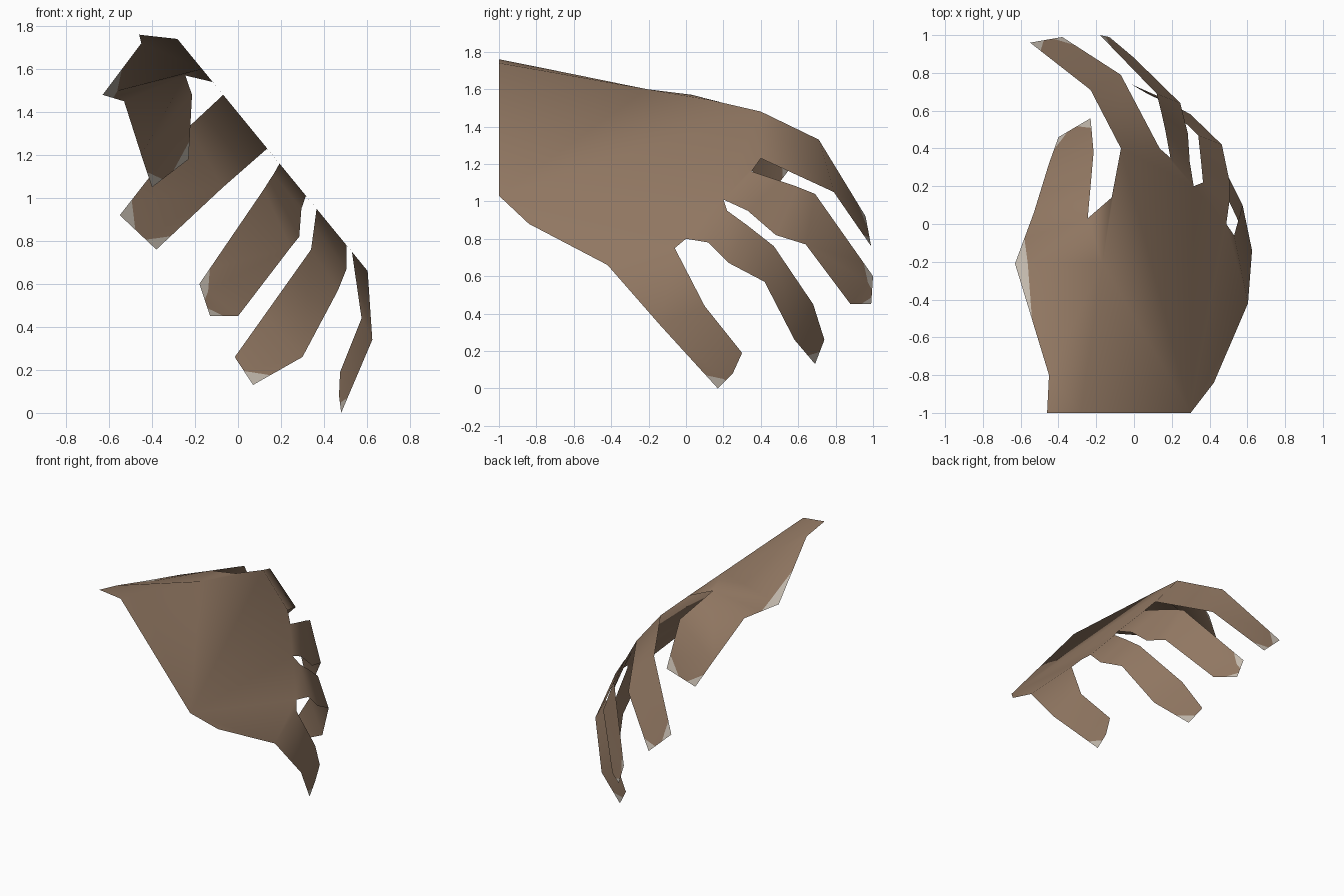
import bpy, bmesh
from mathutils import Vector

if "Cube" in bpy.data.objects:
    bpy.data.objects.remove(bpy.data.objects["Cube"])


def material(name, rgb):
    m = bpy.data.materials.new(name)
    m.diffuse_color = (*rgb, 1)
    m.use_nodes = True
    m.node_tree.nodes["Principled BSDF"].inputs["Base Color"].default_value = m.diffuse_color
    return m


bm = bmesh.new()


def face(points):
    bm.faces.new([bm.verts.new(p) for p in points])


def strip(rows, tip=None):
    """Ribbon of quads between two edge chains, with an optional end point."""
    for (a, b), (c, d) in zip(rows, rows[1:]):
        face((a, c, d, b))
    if tip:
        face((rows[-1][0], tip, rows[-1][1]))


# back of the hand: one flat slanted panel, outlined in side view (y, z)
palm = [(-1, 1.74), (-1, 1.03), (-.84, .88), (-.42, .66), (-.06, .75), (0, .8),
        (.12, .78), (.22, .95), (.2, 1.01), (.35, 1.16), (.4, 1.23), (.4, 1.48),
        (.14, 1.54), (-.21, 1.6), (-.8, 1.705)]
face([(.3 + (1.03 - z) * .82, y, z) for y, z in palm])

# index finger
strip([((-.069, .4, 1.48), (.136, .4, 1.23)),
       ((-.23, .71, 1.33), (-.07, .79, 1.05)),
       ((-.55, .96, .92), (-.38, .99, .76))])

# middle finger
strip([((.193, .35, 1.16), (.316, .2, 1.01)),
       ((.165, .5, 1.11), (.295, .33, .95)),
       ((.145, .59, 1.08), (.285, .48, .82)),
       ((.12, .69, 1.04), (.245, .64, .77)),
       ((-.18, 1, .6), (0, .88, .45))], (-.13, .99, .45))

# ring finger
strip([((.366, .22, .95), (.505, .12, .78)),
       ((.355, .33, .87), (.505, .23, .67)),
       ((.34, .47, .76), (.465, .42, .57)),
       ((.12, .68, .45), (.3, .58, .26)),
       ((-.015, .74, .26), (.07, .69, .13))])

# little finger
strip([((.53, -.06, .75), (.603, -.42, .66)),
       ((.575, .1, .44), (.625, -.14, .34)),
       ((.475, .3, .19), (.48, .17, 0))], (.47, .25, .08))

# thumb, folded off the top edge of the palm, and the web beside it
strip([((-.282, -1, 1.74), (-.46, -1, 1.76)),
       ((-.253, -.8, 1.705), (-.45, -.8, 1.72)),
       ((-.167, -.21, 1.6), (-.63, -.21, 1.48)),
       ((-.245, .03, 1.57), (-.53, .06, 1.45)),
       ((-.214, .38, 1.48), (-.45, .32, 1.2)),
       ((-.23, .56, 1.18), (-.40, .46, 1.05))])
face([(-.167, -.21, 1.6), (-.118, .14, 1.54), (-.245, .03, 1.57)])

# weld the parts and point the panel outwards
bmesh.ops.remove_doubles(bm, verts=bm.verts[:], dist=.02)
bmesh.ops.recalc_face_normals(bm, faces=bm.faces[:])
if max(bm.faces, key=lambda f: f.calc_area()).normal.x < 0:
    bmesh.ops.reverse_faces(bm, faces=bm.faces[:])


# pale worn corners on the fingertips and the side of the thumb
def pale_corner(point, rim, inner):
    v = min(bm.verts, key=lambda q: (q.co - Vector(point)).length)
    cuts = set()
    for e, d in [(e, rim if e.is_boundary else inner) for e in v.link_edges]:
        cuts.add(bmesh.utils.edge_split(e, v, min(d / e.calc_length(), .5))[1])
    for f in list(v.link_faces):
        ends = [q for q in f.verts if q in cuts]
        if len(ends) == 2:
            bmesh.utils.face_split(f, ends[0], ends[1])
    for f in v.link_faces:
        f.material_index = 1


for tip in [(-.55, .96, .92), (-.38, .99, .76), (-.18, 1, .6), (-.13, .99, .45),
            (.07, .69, .13), (.48, .17, 0), (-.23, .56, 1.18), (-.4, .46, 1.05)]:
    pale_corner(tip, .1, .06)
pale_corner((-.63, -.21, 1.48), .4, .07)

for f in bm.faces:
    f.smooth = True
mesh = bpy.data.meshes.new("hand")
bm.to_mesh(mesh)
bm.free()
mesh.materials.append(material("brown skin", (.29, .19, .125)))
mesh.materials.append(material("pale edge", (.56, .5, .43)))
bpy.context.collection.objects.link(bpy.data.objects.new("hand", mesh))
